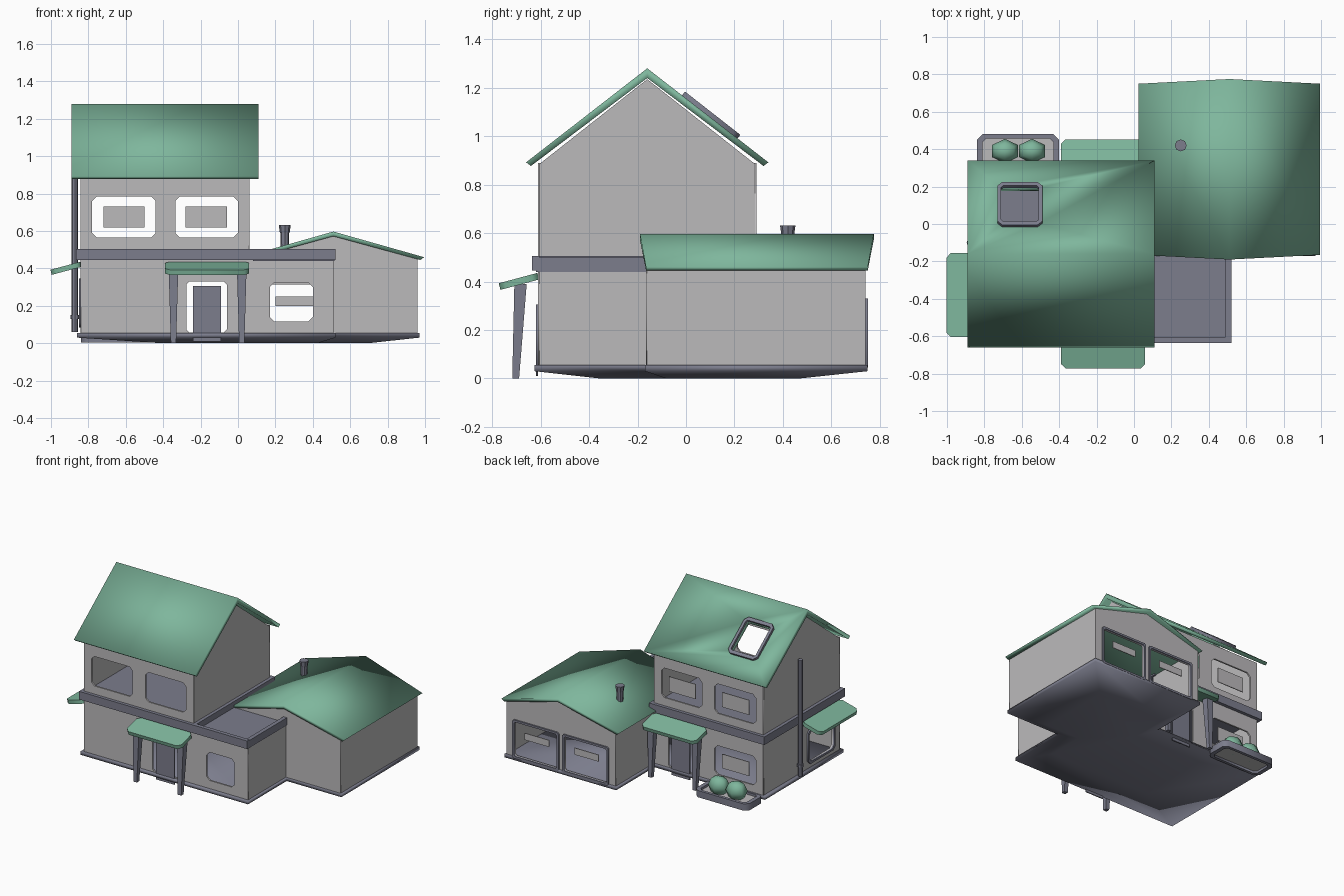
import bpy, bmesh
from math import radians
from mathutils import Matrix, Vector

old = bpy.data.objects.get("Cube")
if old:
    bpy.data.objects.remove(old, do_unlink=True)


def material(name, rgb):
    m = bpy.data.materials.new(name)
    m.use_nodes = True
    m.diffuse_color = (*rgb, 1)
    node = m.node_tree.nodes["Principled BSDF"]
    node.inputs["Base Color"].default_value = (*rgb, 1)
    node.inputs["Roughness"].default_value = 0.8
    return m


WALL = material("pale_grey", (0.5, 0.49, 0.5))
GREEN = material("roof_green", (0.21, 0.47, 0.335))
DARK = material("slate_grey", (0.2, 0.205, 0.265))

# Local (u, v) planes that stand facing y or x
FACE_Y = Matrix(((1, 0, 0, 0), (0, 0, -1, 0), (0, 1, 0, 0), (0, 0, 0, 1)))
FACE_X = Matrix(((0, 0, 1, 0), (1, 0, 0, 0), (0, 1, 0, 0), (0, 0, 0, 1)))


def at_y(y):
    return Matrix.Translation((0, y, 0)) @ FACE_Y


def at_x(x):
    return Matrix.Translation((x, 0, 0)) @ FACE_X


def add(name, mesh, mat, smooth=False):
    mesh.materials.clear()
    mesh.materials.append(mat)
    if smooth:
        mesh.shade_smooth()
    ob = bpy.data.objects.new(name, mesh)
    bpy.context.collection.objects.link(ob)
    return ob


def from_bm(name, bm, mat, smooth=False):
    bmesh.ops.recalc_face_normals(bm, faces=bm.faces)
    mesh = bpy.data.meshes.new(name)
    bm.to_mesh(mesh)
    bm.free()
    return add(name, mesh, mat, smooth)


def baked(ob):
    bpy.context.view_layer.update()
    deps = bpy.context.evaluated_depsgraph_get()
    return bpy.data.meshes.new_from_object(ob.evaluated_get(deps))


def rect(u0, u1, v0, v1, c=0.025):
    """Rectangle with clipped corners."""
    if not c:
        return [(u0, v0), (u1, v0), (u1, v1), (u0, v1)]
    return [(u0 + c, v0), (u1 - c, v0), (u1, v0 + c), (u1, v1 - c),
            (u1 - c, v1), (u0 + c, v1), (u0, v1 - c), (u0, v0 + c)]


def panel(name, outlines, matrix, mat, half=0.006):
    """Flat sheet; every outline after the first is a hole."""
    cu = bpy.data.curves.new(name, "CURVE")
    cu.dimensions, cu.fill_mode, cu.extrude = "2D", "BOTH", half
    for pts in outlines:
        sp = cu.splines.new("POLY")
        sp.points.add(len(pts) - 1)
        for p, (u, v) in zip(sp.points, pts):
            p.co = (u, v, 0, 1)
        sp.use_cyclic_u = True
    tmp = bpy.data.objects.new("tmp", cu)
    bpy.context.collection.objects.link(tmp)
    mesh = baked(tmp)
    bpy.data.objects.remove(tmp)
    bpy.data.curves.remove(cu)
    mesh.transform(matrix)
    return add(name, mesh, mat)


def box(name, x0, x1, y0, y1, z0, z1, mat):
    bm = bmesh.new()
    size = Matrix.Diagonal((x1 - x0, y1 - y0, z1 - z0, 1))
    mid = Matrix.Translation(((x0 + x1) / 2, (y0 + y1) / 2, (z0 + z1) / 2))
    bmesh.ops.create_cube(bm, size=1, matrix=mid @ size)
    return from_bm(name, bm, mat)


def tube(name, x, y, z0, z1, r0, r1, sides, mat, top_shift=0):
    bm = bmesh.new()
    bmesh.ops.create_cone(bm, cap_ends=True, segments=sides, radius1=r0, radius2=r1, depth=z1 - z0,
                          matrix=Matrix.Translation((x, y, (z0 + z1) / 2)) @ Matrix.Rotation(radians(45), 4, "Z"))
    for v in bm.verts:
        if v.co.z > z1 - 0.001:
            v.co.y += top_shift
    return from_bm(name, bm, mat)


def roof(name, matrix, half, eave, ridge, thick, a, b, over=0.0):
    """Gable roof running along local x from a to b."""
    prof = [(-half, eave), (0, ridge), (half, eave),
            (half - 0.02, eave - 0.015), (0, ridge - thick), (0.02 - half, eave - 0.015)]
    bm = bmesh.new()
    ends = []
    for x, s in ((a, -1), (b, 1)):
        ends.append([bm.verts.new(matrix @ Vector((x + s * over * (y == 0), y, z))) for y, z in prof])
    for e in ends:
        bm.faces.new((e[0], e[1], e[4], e[5]))
        bm.faces.new((e[1], e[2], e[3], e[4]))
    for i in range(6):
        j = (i + 1) % 6
        bm.faces.new((ends[0][i], ends[0][j], ends[1][j], ends[1][i]))
    return from_bm(name, bm, GREEN, True)


# Walls of the two-storey block, the low wing and the garage
upper = [rect(-0.78, -0.44, 0.565, 0.785), rect(-0.335, 0, 0.565, 0.785)]
door = rect(-0.275, -0.06, 0.058, 0.33, 0.015)
panel("front_wall", [[(-0.84, 0.055), (0.51, 0.055), (0.51, 0.45), (0.06, 0.45), (0.06, 0.89), (-0.84, 0.89)],
                     *upper, door, rect(0.17, 0.4, 0.115, 0.325)], at_y(-0.605), WALL)
low_window = rect(-0.78, -0.44, 0.11, 0.325)
panel("back_wall", [rect(-0.84, 0.06, 0.055, 0.89, 0), *upper, door, low_window], at_y(0.285), WALL)


def gable(z):
    return [(-0.605, z), (0.285, z), (0.285, 0.885), (-0.16, 1.235), (-0.605, 0.885)]


side_window = rect(-0.53, -0.24, 0.1, 0.33)
panel("right_gable_wall", [gable(0.055), side_window], at_x(-0.835), WALL)
panel("left_gable_wall", [gable(0.45)], at_x(0.055), WALL)
panel("wing_side_wall", [rect(-0.605, -0.16, 0.055, 0.45, 0)], at_x(0.505), WALL)
panel("garage_outer_wall", [rect(-0.16, 0.74, 0.055, 0.45, 0)], at_x(0.955), WALL)
panel("garage_inner_wall", [rect(0.285, 0.74, 0.055, 0.45, 0)], at_x(0.065), WALL)
top = [(0.96, 0.45), (0.51, 0.572), (0.06, 0.45)]
panel("garage_front_wall", [[(0.51, 0.055), (0.96, 0.055), *top, (0.51, 0.449)]], at_y(-0.16), WALL)
garage_doors = [(0.13, 0.48), (0.54, 0.89)]
panel("garage_back_wall", [[(0.06, 0.055), (0.96, 0.055), *top],
                           *[rect(a, b, 0.06, 0.315, 0.01) for a, b in garage_doors]], at_y(0.735), WALL)

# Panes and frames in the openings
for i, (a, b, z0, z1) in enumerate([(-0.72, -0.5, 0.62, 0.73), (-0.28, -0.06, 0.62, 0.73), (-0.72, -0.5, 0.165, 0.27)]):
    panel(f"back_pane_{i}", [rect(a, b, z0, z1, 0)], at_y(0.285), WALL, 0.003)
for i, (a, b) in enumerate(garage_doors):
    panel(f"garage_door_pane_{i}", [rect(a + 0.07, b - 0.08, 0.2, 0.25, 0)], at_y(0.74), WALL, 0.003)
    panel(f"garage_door_frame_{i}", [rect(a - 0.015, b + 0.015, 0.045, 0.33, 0.01),
                                     rect(a, b, 0.06, 0.315, 0.01)], at_y(0.746), DARK)
panel("side_window_frame", [rect(-0.545, -0.225, 0.085, 0.345), side_window], at_x(-0.845), DARK)
panel("front_door", [rect(-0.24, -0.09, 0.01, 0.305, 0)], at_y(-0.615), DARK, 0.004)
panel("back_door", [rect(-0.24, -0.09, 0.01, 0.305, 0)], at_y(0.295), DARK, 0.004)

# Roofs, with an opening for the skylight
main_roof = roof("main_roof", Matrix.Translation((0, -0.16, 0)), 0.5, 0.892, 1.28, 0.04, -0.89, 0.11)
tilt = Matrix.Translation((-0.61, 0.1, 1.09)) @ Matrix.Rotation(radians(-38), 4, "X")
cutter = box("skylight_cutter", -0.1, 0.1, -0.115, 0.125, -0.15, 0.15, DARK)
cutter.hide_render = True
cutter.data.transform(tilt)
mod = main_roof.modifiers.new("opening", "BOOLEAN")
mod.operation, mod.solver, mod.object = "DIFFERENCE", "EXACT", cutter
cut = baked(main_roof)
main_roof.modifiers.clear()
main_roof.data = cut
cut.materials.clear()
cut.materials.append(GREEN)
cut.polygons.foreach_set("material_index", [0] * len(cut.polygons))
cut.shade_smooth()
bpy.data.objects.remove(cutter)
panel("skylight_frame", [rect(-0.12, 0.12, -0.14, 0.15), rect(-0.1, 0.1, -0.115, 0.125, 0.01)], tilt, DARK, 0.01)
turn = Matrix.Translation((0.51, 0, 0)) @ Matrix.Rotation(radians(90), 4, "Z")
roof("garage_roof", turn, 0.485, 0.46, 0.597, 0.025, -0.165, 0.75, 0.025)

# Floor band around the block, and the flat wing roof with a raised rim
box("floor_band", -0.865, 0.085, -0.635, 0.315, 0.445, 0.505, DARK)
box("wing_roof", 0.08, 0.515, -0.62, -0.16, 0.44, 0.46, DARK)
box("wing_rim_front", 0.08, 0.52, -0.635, -0.605, 0.445, 0.505, DARK)
box("wing_rim_side", 0.49, 0.52, -0.61, -0.16, 0.445, 0.5, DARK)

# Foundation: stepped outline tapering underneath
plan = [(-0.86, -0.625), (0.52, -0.625), (0.52, -0.17), (0.97, -0.17),
        (0.97, 0.75), (0.05, 0.75), (0.05, 0.3), (-0.86, 0.3)]
bm = bmesh.new()
rings = []
for z, s in ((0.055, 1), (0.03, 1), (0, 0.6)):
    rings.append([bm.verts.new((0.28 + (x - 0.28) * s, 0.05 + (y - 0.05) * s, z)) for x, y in plan])
for lo, hi in zip(rings, rings[1:]):
    for i in range(len(plan)):
        j = (i + 1) % len(plan)
        bm.faces.new((lo[i], lo[j], hi[j], hi[i]))
bm.faces.new(rings[0])
bm.faces.new(rings[-1])
from_bm("foundation", bm, DARK, True)

# Canopies over the doors and the side window, with tapered posts
for name, pos, angle in (("front_canopy", (-0.165, -0.61, 0.422), 180),
                         ("back_canopy", (-0.165, 0.29, 0.422), 0),
                         ("side_awning", (-0.84, -0.38, 0.422), 90)):
    place = (Matrix.Translation(pos) @ Matrix.Rotation(radians(angle), 4, "Z")
             @ Matrix.Rotation(radians(-15), 4, "X"))
    panel(name, [rect(-0.225, 0.225, 0, 0.165)], place, GREEN, 0.014)
for name, y, s in (("front", -0.703, 1), ("back", 0.383, -1)):
    for side, x in (("right", -0.345), ("left", 0.02)):
        tube(f"{name}_{side}_post", x, y, 0, 0.39, 0.02, 0.036, 4, DARK, 0.02 * s)

# Drain pipe and flue
tube("drain_pipe", -0.872, -0.1, 0.06, 0.925, 0.017, 0.017, 8, DARK)
tube("drain_joint", -0.872, -0.1, 0.13, 0.15, 0.023, 0.023, 8, DARK)
tube("flue", 0.25, 0.42, 0.49, 0.6, 0.022, 0.024, 8, DARK)
tube("flue_cap", 0.25, 0.42, 0.59, 0.632, 0.026, 0.032, 8, DARK)

# Planter with two shrubs
panel("planter_frame", [rect(-0.84, -0.4, 0.29, 0.48, 0.03), rect(-0.81, -0.43, 0.31, 0.458, 0.02)],
      Matrix.Translation((0, 0, 0.03)), DARK, 0.025)
panel("planter_bed", [rect(-0.82, -0.42, 0.3, 0.47)], Matrix.Translation((0, 0, 0.03)), WALL, 0.008)
for name, x in (("right_shrub", -0.69), ("left_shrub", -0.545)):
    bm = bmesh.new()
    bmesh.ops.create_uvsphere(bm, u_segments=6, v_segments=4, radius=1,
                              matrix=Matrix.Translation((x, 0.39, 0.09)) @ Matrix.Diagonal((0.08, 0.065, 0.07, 1)))
    from_bm(name, bm, GREEN, True)
